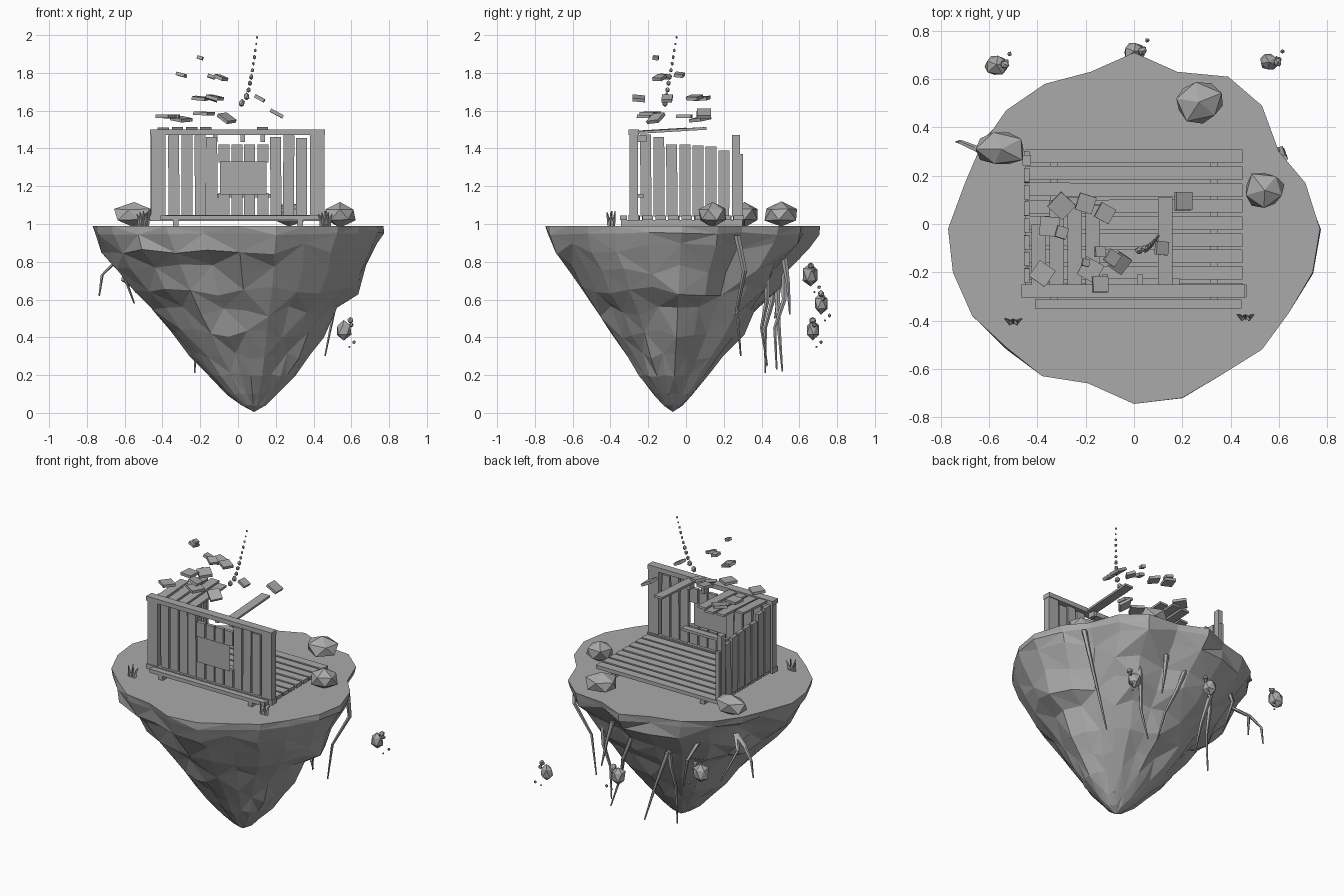
import bpy, bmesh, math, random
from mathutils import Vector, Matrix, Euler

random.seed(4)
if "Cube" in bpy.data.objects:
    bpy.data.objects.remove(bpy.data.objects["Cube"], do_unlink=True)

grey = bpy.data.materials.new("plain_grey")
grey.use_nodes = True
grey.diffuse_color = (0.4, 0.4, 0.4, 1)
grey.node_tree.nodes["Principled BSDF"].inputs["Base Color"].default_value = (0.4, 0.4, 0.4, 1)


def finish(name, bm, recalc=True):
    if recalc:
        bmesh.ops.recalc_face_normals(bm, faces=bm.faces)
    mesh = bpy.data.meshes.new(name)
    bm.to_mesh(mesh)
    bm.free()
    mesh.materials.append(grey)
    obj = bpy.data.objects.new(name, mesh)
    bpy.context.collection.objects.link(obj)
    return obj


def box(name, x, y, z, rot=(0, 0, 0)):
    """Box from (min, max) pairs, turned about its own centre."""
    spans = (x, y, z)
    centre = Vector([(a + b) / 2 for a, b in spans])
    size = Vector([b - a for a, b in spans])
    bm = bmesh.new()
    bmesh.ops.create_cube(bm, size=1, matrix=Matrix.LocRotScale(centre, Euler(rot), size))
    return finish(name, bm)


def rock(name, centre, size, rough=0.16):
    bm = bmesh.new()
    bmesh.ops.create_icosphere(bm, subdivisions=1, radius=1)
    for v in bm.verts:
        v.co *= 1 + random.uniform(-rough, rough)
    turn = Euler((0, 0, random.uniform(0, 6)))
    bm.transform(Matrix.LocRotScale(Vector(centre), None, Vector(size)) @ turn.to_matrix().to_4x4())
    return finish(name, bm)


def taper(name, points, radius, sides=5):
    """Thin limb along a path, narrowing towards its end."""
    bm = bmesh.new()
    rings = []
    for i, p in enumerate(points):
        r = radius * (1 - 0.75 * i / (len(points) - 1))
        rings.append([bm.verts.new((p[0] + r * math.cos(a), p[1] + r * math.sin(a), p[2]))
                      for a in (math.tau * k / sides for k in range(sides))])
    for low, high in zip(rings, rings[1:]):
        for k in range(sides):
            j = (k + 1) % sides
            bm.faces.new((low[k], low[j], high[j], high[k]))
    bm.faces.new(rings[0])
    bm.faces.new(rings[-1])
    return finish(name, bm)


# Floating island: flat irregular top, bulging faceted cone below
rim = [(0, .71), (.18, .63), (.39, .61), (.53, .49), (.6, .3), (.71, .17), (.77, -.02),
       (.74, -.2), (.64, -.37), (.53, -.52), (.37, -.62), (.2, -.72), (0, -.745),
       (-.19, -.66), (-.38, -.63), (-.53, -.51), (-.67, -.38), (-.75, -.2), (-.77, -.02),
       (-.7, .17), (-.64, .31), (-.53, .47), (-.37, .58), (-.18, .63)]
# height, share of the rim across x, share across y
levels = [(.99, 1, 1), (.95, .985, .995), (.87, .925, .965), (.76, .85, .81), (.65, .75, .72),
          (.54, .62, .585), (.42, .51, .49), (.3, .4, .36), (.2, .295, .265),
          (.1, .17, .145), (.04, .085, .07)]
tip = Vector((.085, -.07, .005))
bm = bmesh.new()
rings = []
ridge = [random.uniform(-.03, .03) for p in rim]
for i, (z, fx, fy) in enumerate(levels):
    ring = []
    shift = 1 - z / .99
    for k, (x, y) in enumerate(rim):
        g, h = 1, z
        if i > 0:
            wobble = .3 if i == 1 else 1
            g += wobble * (ridge[k] + random.uniform(-.035, .035))
            h += wobble * random.uniform(-.03, .03) * min(1, z * 2)
        ring.append(bm.verts.new((x * g * fx + tip.x * shift, y * g * fy + tip.y * shift, h)))
    rings.append(ring)
bm.faces.new(rings[0])
point = bm.verts.new(tip)
n = len(rim)
for i, (up, down) in enumerate(zip(rings, rings[1:])):
    for k in range(n):
        j = (k + 1) % n
        if (i + k) % 2:
            bm.faces.new((up[k], up[j], down[k]))
            bm.faces.new((up[j], down[j], down[k]))
        else:
            bm.faces.new((up[k], up[j], down[j]))
            bm.faces.new((up[k], down[j], down[k]))
for k in range(n):
    bm.faces.new((rings[-1][k], rings[-1][(k + 1) % n], point))
finish("island", bm)

# Hanging roots
roots = [
    [(.62, .27, .94), (.61, .31, .75), (.51, .27, .55), (.46, .29, .3)],
    [(.32, .43, .8), (.31, .43, .6), (.28, .4, .45), (.25, .43, .25)],
    [(-.2, .48, .82), (-.21, .46, .6), (-.22, .42, .45), (-.23, .42, .21)],
    [(-.2, .48, .7), (-.12, .49, .47), (-.05, .51, .22)],
    [(.02, .52, .8), (.1, .52, .6), (.15, .47, .45), (.22, .48, .23)],
    [(.18, .52, .82), (.21, .54, .68), (.24, .55, .52)],
    [(-.4, .42, .82), (-.36, .5, .7), (-.31, .47, .5)],
    [(-.55, .26, .84), (-.65, .31, .8), (-.72, .34, .73), (-.735, .34, .62)],
    [(-.55, .26, .84), (-.62, .34, .77), (-.55, .42, .58)],
]
for path in roots:
    taper("root", path, .018)

# Boulders on the ground
rock("boulder_back", (.27, .505, 1.05), (.112, .092, .065), .1)
rock("boulder_left", (.54, .14, 1.05), (.093, .085, .065), .1)
rock("boulder_right", (-.55, .31, 1.05), (.11, .078, .062), .1)

# Loose rocks drifting behind the island, each with crumbs
for x, y, z, r in [(-.57, .66, .73, .052), (0, .715, .58, .045), (.56, .67, .44, .042)]:
    rock("drifting_rock", (x, y, z), (r * 1.05, r * .9, r * 1.3))
    for dx, dy, dz, s in [(.035, 0, .05, .019), (.04, .01, .025, .013),
                          (.055, .045, -.065, .01), (.03, .02, -.09, .006)]:
        rock("rock_crumb", (x + dx, y + dy, z + dz), (s, s, s))

# Grass tufts in front
for cx, cy in [(-.5, -.405), (.462, -.387)]:
    for k in range(5):
        d = (k - 2) * .009
        side = .008 * (-1) ** k
        taper("grass_blade", [(cx + d, cy, .985), (cx + d * 1.5, cy + side, 1.035),
                              (cx + d * 2, cy + side * 1.5, 1.07 - abs(d))], .011, 4)

# Floor joists and boards
for x in (-.33, .33):
    box("floor_joist", (x - .015, x + .015), (-.345, .3), (.985, 1.022))
for k in range(9):
    y = .28 - k * .069
    box("floor_board", (-.45, .45), (y - .028, y + .028), (1.02, 1.045),
        (0, 0, random.uniform(-.006, .006)))
box("front_step", (-.41, .445), (-.35, -.312), (1.02, 1.045))

# Front wall: rails, corner posts, boards
box("bottom_rail", (-.465, .465), (-.305, -.25), (1.015, 1.048))
box("top_beam", (-.465, .46), (-.305, -.25), (1.47, 1.5))
for x in (-.422, .42):
    box("corner_post", (x - .038, x + .038), (-.3, -.255), (1.045, 1.475))
for x, top in [(-.34, 1.47), (-.27, 1.47), (-.2, 1.47), (-.138, 1.46),
               (.2, 1.46), (.268, 1.47), (.336, 1.455)]:
    box("front_board", (x - .029, x + .029), (-.29, -.265), (1.045, top),
        (0, random.uniform(-.008, .008), 0))

# Window bay: short boards above and below a thin pane
for x in (-.073, -.005, .062, .132):
    box("sill_board", (x - .029, x + .029), (-.29, -.268), (1.045, 1.165))
    box("lintel_board", (x - .029, x + .029), (-.29, -.268), (1.325, 1.42))
bm = bmesh.new()
bm.faces.new([bm.verts.new(p) for p in
              [(-.095, -.299, 1.157), (.152, -.299, 1.157), (.152, -.299, 1.33), (-.095, -.299, 1.33)]])
finish("window_pane", bm, False)
box("inner_sill", (-.13, .19), (-.266, -.225), (1.14, 1.158))
for x in (.025, .13, -.12):
    box("rafter_stub", (x - .012, x + .012), (-.26, -.21), (1.435, 1.47))

# Side wall with falling height, and its back post
for k, top in enumerate([1.475, 1.46, 1.42, 1.42, 1.415, 1.41, 1.39]):
    y = -.213 + k * .069
    box("side_board", (-.455, -.432), (y - .029, y + .029), (1.04, top),
        (random.uniform(-.008, .008), 0, 0))
box("back_post", (-.462, -.427), (.243, .285), (1.04, 1.47))
box("back_offcut", (-.455, -.432), (.285, .303), (1.04, 1.37))

# Remaining roof boards, tilted up to the back
for x, end in [(-.395, .0), (-.32, .1), (-.245, .11), (-.17, .08), (.13, .11)]:
    box("roof_board", (x - .03, x + .03), (-.265, end), (1.488, 1.502), (.06, 0, 0))

# Shingles drifting off the roof: position, half size, tilt, heading
shingles = [(-.38, -.205, 1.57, .04, 0, .6), (-.3, .075, 1.555, .042, .15, .75),
            (-.35, -.01, 1.57, .04, 0, .1), (-.18, -.19, 1.585, .042, .05, .5),
            (-.06, -.16, 1.56, .038, .55, .6), (.205, .095, 1.585, .038, .5, 0),
            (-.2, .085, 1.665, .036, .1, .3), (-.12, .045, 1.67, .034, .2, .5),
            (-.14, -.25, 1.665, .033, .3, 0), (.115, -.1, 1.665, .028, .5, .1),
            (-.14, -.115, 1.78, .022, .3, 0), (-.3, -.035, 1.79, .024, .25, .3),
            (-.09, -.14, 1.775, .028, .35, .6), (-.2, -.16, 1.88, .015, .3, .2)]
for x, y, z, s, tilt, heading in shingles:
    box("loose_shingle", (x - s, x + s), (y - s, y + s), (z - .009, z + .009),
        (random.uniform(-.12, .12), tilt, -heading))

# Trail of rising crumbs
for k in range(11):
    t = k / 10
    s = (.02 - .013 * t) * random.uniform(.8, 1.2)
    rock("rising_crumb", (.02 + .08 * t ** .5, -.11 + .06 * t, 1.64 + .348 * t), (s * .8, s * .8, s))
